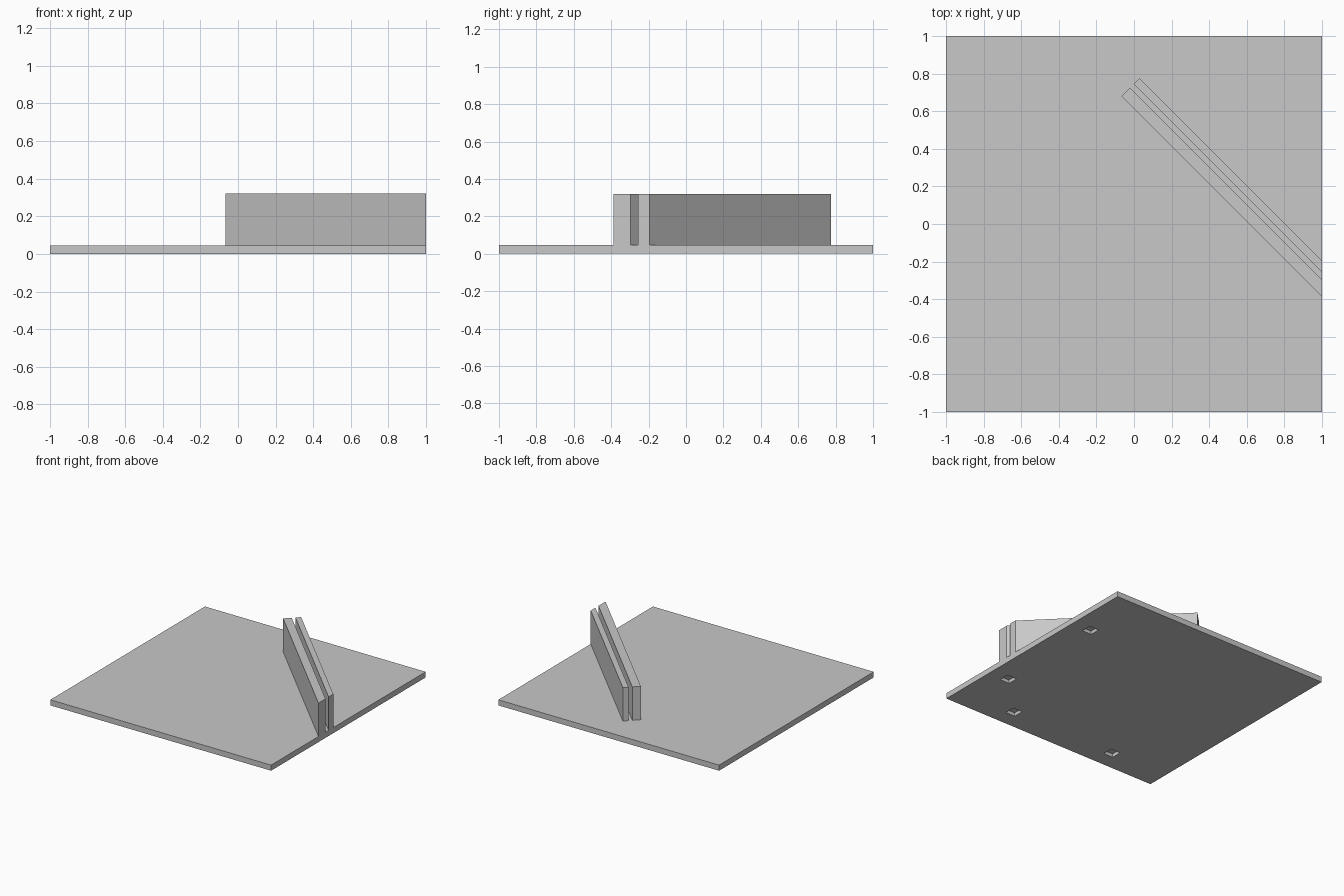
import bpy
import bmesh

cube = bpy.data.objects.get("Cube")
if cube:
    bpy.data.objects.remove(cube, do_unlink=True)

PLATE_TOP = 0.046
WALL_TOP = 0.32
POCKET = 0.086
POCKET_DEPTH = 0.028

grey = bpy.data.materials.new("plain_grey")
grey.use_nodes = True
colour = (0.58, 0.58, 0.58, 1)
grey.diffuse_color = colour
grey.node_tree.nodes["Principled BSDF"].inputs["Base Color"].default_value = colour


def prism(name, outline, bottom, top):
    """Extrude a flat outline straight up from bottom to top."""
    bm = bmesh.new()
    face = bm.faces.new([bm.verts.new((x, y, bottom)) for x, y in outline])
    result = bmesh.ops.extrude_face_region(bm, geom=[face])
    raised = [v for v in result["geom"] if isinstance(v, bmesh.types.BMVert)]
    bmesh.ops.translate(bm, verts=raised, vec=(0, 0, top - bottom))
    bmesh.ops.recalc_face_normals(bm, faces=bm.faces)
    mesh = bpy.data.meshes.new(name)
    bm.to_mesh(mesh)
    bm.free()
    mesh.materials.append(grey)
    obj = bpy.data.objects.new(name, mesh)
    bpy.context.collection.objects.link(obj)
    return obj


def square(cx, cy, size):
    h = size / 2
    return [(cx - h, cy - h), (cx + h, cy - h), (cx + h, cy + h), (cx - h, cy + h)]


# Square base plate
plate = prism("base_plate", square(0, 0, 2), 0, PLATE_TOP)

# Four shallow square pockets cut into the underside, two per edge
cutters = []
for side in (-1, 1):
    for cx, cy in ((0.83, 0.48 * side), (0.48 * side, -0.83)):
        cutter = prism("pocket_cutter", square(cx, cy, POCKET), -0.05, POCKET_DEPTH)
        cutter.hide_render = True
        mod = plate.modifiers.new("pocket", "BOOLEAN")
        mod.operation = "DIFFERENCE"
        mod.solver = "EXACT"
        mod.object = cutter
        cutters.append(cutter)

bpy.context.view_layer.objects.active = plate
for mod in list(plate.modifiers):
    bpy.ops.object.modifier_apply(modifier=mod.name)
for cutter in cutters:
    bpy.data.objects.remove(cutter, do_unlink=True)


# Two parallel diagonal walls, cut flush with the plate edge at one end
def diagonal_wall(name, inner, outer, end=0.747):
    """Wall between the lines x + y = inner and outer, square cut at y - x = end."""
    outline = [((s - end) / 2, (s + end) / 2) for s in (outer, inner)]
    outline += [(1, inner - 1), (1, outer - 1)]
    return prism(name, outline, PLATE_TOP, WALL_TOP)


diagonal_wall("front_wall", 0.613, 0.704)
diagonal_wall("back_wall", 0.744, 0.805)
